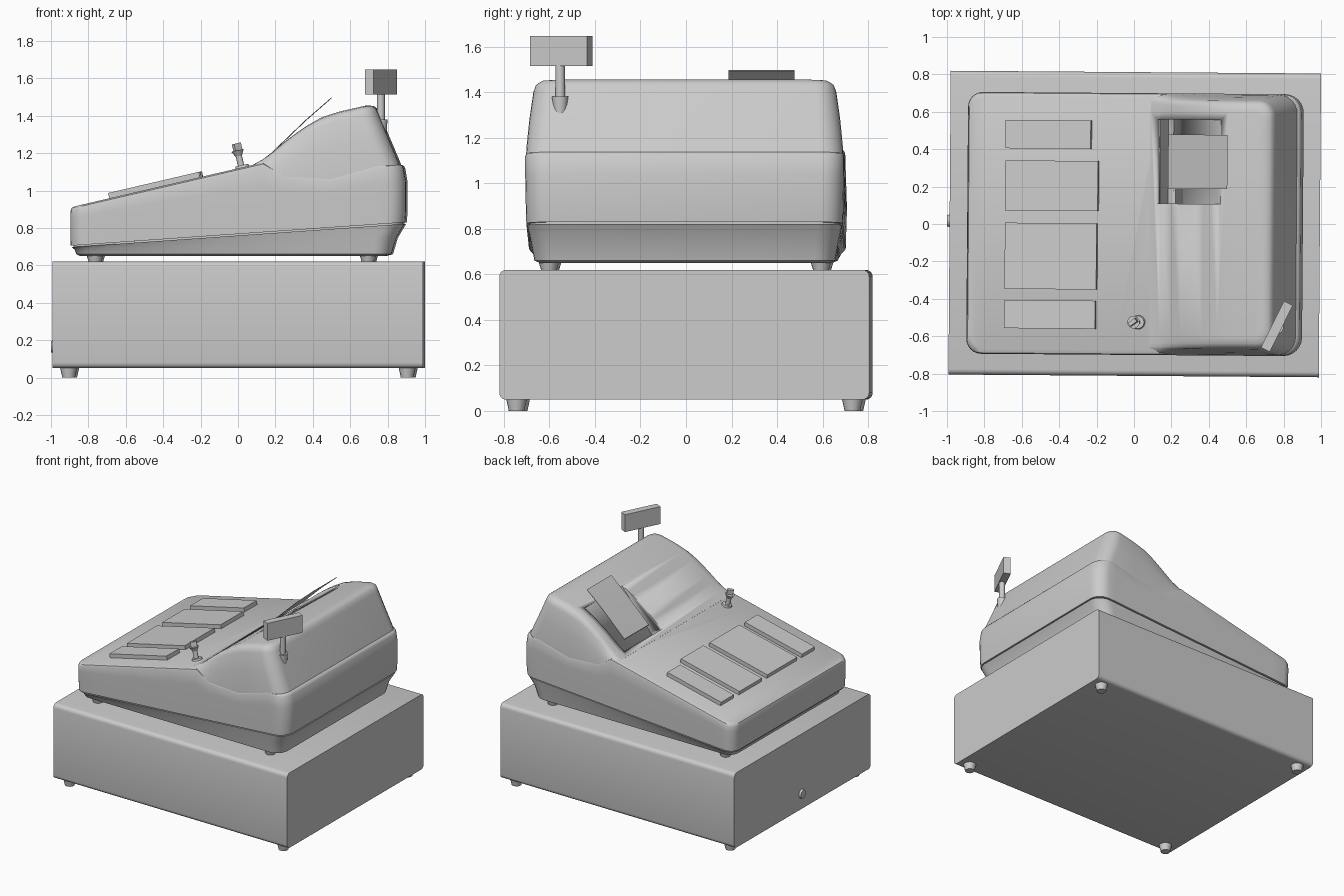
import bpy, bmesh, math
from mathutils import Matrix, Vector

if "Cube" in bpy.data.objects:
    bpy.data.objects.remove(bpy.data.objects["Cube"], do_unlink=True)

grey = bpy.data.materials.new("light_grey")
grey.use_nodes = True
grey.diffuse_color = (0.6, 0.6, 0.6, 1)
grey.node_tree.nodes["Principled BSDF"].inputs["Base Color"].default_value = (0.6, 0.6, 0.6, 1)
SKEW = Matrix.Rotation(-0.0075, 4, 'Z')   # the whole machine sits very slightly turned


def finish(name, bm, angle=30):
    bmesh.ops.recalc_face_normals(bm, faces=bm.faces)
    bm.transform(SKEW)
    me = bpy.data.meshes.new(name)
    bm.to_mesh(me)
    bm.free()
    ob = bpy.data.objects.new(name, me)
    bpy.context.collection.objects.link(ob)
    me.materials.append(grey)
    bpy.ops.object.select_all(action='DESELECT')
    ob.select_set(True)
    bpy.context.view_layer.objects.active = ob
    bpy.ops.object.shade_smooth_by_angle(angle=math.radians(angle))
    return ob


def box(name, centre, size, turn=Matrix()):
    bm = bmesh.new()
    m = Matrix.Translation(centre) @ turn @ Matrix.Diagonal((*size, 1))
    bmesh.ops.create_cube(bm, size=1, matrix=m)
    return finish(name, bm)


def cone(name, base, r_low, r_high, height, turn=Matrix(), sides=16):
    bm = bmesh.new()
    m = Matrix.Translation(base) @ turn @ Matrix.Translation((0, 0, height / 2))
    bmesh.ops.create_cone(bm, cap_ends=True, segments=sides, radius1=r_low,
                          radius2=r_high, depth=height, matrix=m)
    return finish(name, bm)


def prism(name, profile, y0, y1):
    # xz outline stretched along y
    bm = bmesh.new()
    a, b = [[bm.verts.new((x, y, z)) for x, z in profile] for y in (y0, y1)]
    bm.faces.new(a)
    bm.faces.new(b[::-1])
    for i in range(len(a)):
        j = (i + 1) % len(a)
        bm.faces.new((a[i], a[j], b[j], b[i]))
    return finish(name, bm)


def curve(points):
    # piecewise linear height along x
    def f(x):
        if x <= points[0][0]:
            return points[0][1]
        for (xa, za), (xb, zb) in zip(points, points[1:]):
            if x <= xb:
                return za + (zb - za) * (x - xa) / (xb - xa)
        return points[-1][1]
    return f


def half_outline(x0, x1, w, r0, r1, stations):
    def arc(cx, r, start):
        angles = [math.radians(start - 15 * i) for i in range(7)]
        return [(cx + r * math.cos(a), w - r + r * math.sin(a)) for a in angles]
    front = arc(x0 + r0, r0, 180) if r0 else [(x0, w)]
    last = x1 - r1 - 0.01
    return front + [(min(x, last - 0.002 * (len(stations) - i)), w)
                    for i, x in enumerate(stations)] + arc(x1 - r1, r1, 90)


def loft(name, rings, stations, angle):
    # stacked symmetrical outlines, each with its own height rule, capped by strips
    bm = bmesh.new()
    loops = []
    for x0, x1, w, r0, r1, height in rings:
        half = half_outline(x0, x1, w, r0, r1, stations)
        full = half + [(x, -y) for x, y in reversed(half)]
        loops.append([bm.verts.new((x, y, height(x))) for x, y in full])
    n = len(loops[0])
    for a, b in zip(loops, loops[1:]):
        for i in range(n):
            j = (i + 1) % n
            bm.faces.new((a[i], a[j], b[j], b[i]))
    for ring in (loops[0], loops[-1]):
        for i in range(n // 2 - 1):
            bm.faces.new((ring[i], ring[i + 1], ring[n - 2 - i], ring[n - 1 - i]))
    return finish(name, bm, angle)


# cash drawer, rounded only along its lengthwise edges
bm = bmesh.new()
bmesh.ops.create_cube(bm, size=1, matrix=Matrix.Translation((0.004, 0, 0.335))
                      @ Matrix.Diagonal((1.98, 1.624, 0.57, 1)))
long_edges = [e for e in bm.edges if abs(e.verts[0].co.x - e.verts[1].co.x) > 1]
bmesh.ops.bevel(bm, geom=long_edges, offset=0.03, segments=4, profile=0.5, affect='EDGES')
finish("cash_drawer", bm, 40)
cone("drawer_lock", (-0.98, 0.01, 0.165), 0.036, 0.03, 0.02, Matrix.Rotation(-math.pi / 2, 4, 'Y'))
box("drawer_lock_slot", (-0.998, 0.01, 0.165), (0.004, 0.008, 0.035))

# feet under the drawer and under the register
for side, y in (("left", 1), ("right", -1)):
    for end, xd, xu in (("front", -0.9, -0.76), ("back", 0.91, 0.7)):
        cone(f"drawer_foot_{end}_{side}", (xd, y * 0.737, 0), 0.034, 0.046, 0.055)
        cone(f"register_foot_{end}_{side}", (xu, y * 0.597, 0.618), 0.034, 0.046, 0.04)

# register base: lower tray, thin groove, upper shell up to the sloping deck
deck = curve([(-0.87, 0.915), (0.14, 1.15), (0.25, 1.085), (0.5, 1.07), (0.75, 1.14), (0.9, 1.14)])
seam = curve([(-0.89, 0.70), (0.9, 0.825)])
belt = curve([(-0.89, 0.77), (0.9, 0.895)])
stations = [-0.7, -0.4, -0.1, 0.14, 0.25, 0.37, 0.5, 0.62, 0.75]
loft("register_base", [
    (-0.84, 0.79, 0.635, 0.06, 0.08, lambda x: 0.65),
    (-0.86, 0.825, 0.66, 0.07, 0.09, lambda x: 0.66),
    (-0.87, 0.85, 0.675, 0.08, 0.1, lambda x: 0.5 * seam(x) + 0.335),
    (-0.885, 0.895, 0.69, 0.08, 0.1, lambda x: seam(x) - 0.003),
    (-0.875, 0.885, 0.68, 0.08, 0.1, lambda x: seam(x) - 0.003),
    (-0.875, 0.885, 0.68, 0.08, 0.1, lambda x: seam(x) + 0.005),
    (-0.89, 0.898, 0.695, 0.08, 0.1, lambda x: seam(x) + 0.005),
    (-0.892, 0.903, 0.697, 0.08, 0.1, belt),
    (-0.892, 0.903, 0.7, 0.08, 0.1, lambda x: 0.4 * belt(x) + 0.6 * deck(x)),
    (-0.89, 0.89, 0.7, 0.08, 0.1, lambda x: deck(x) - 0.022),
    (-0.885, 0.882, 0.695, 0.08, 0.1, lambda x: deck(x) - 0.008),
    (-0.865, 0.862, 0.675, 0.07, 0.09, deck),
], stations, 40)

# raised printer hood, its sides leaning in and its crest rounded
crest = curve([(0.08, 1.135), (0.16, 1.18), (0.27, 1.275), (0.37, 1.345), (0.45, 1.39),
               (0.53, 1.418), (0.7, 1.457)])


def lifted(f):
    return lambda x: (1 - f) * (deck(x) - 0.02) + f * crest(x)


hood_stations = [0.14, 0.2, 0.25, 0.31, 0.37, 0.41, 0.45, 0.5, 0.55]
loft("printer_hood", [(0.085, x1, w, 0, r, lifted(f)) for x1, w, r, f in (
    (0.875, 0.696, 0.1, 0), (0.862, 0.695, 0.1, 0.1), (0.805, 0.682, 0.1, 0.5),
    (0.755, 0.665, 0.09, 0.86), (0.742, 0.655, 0.08, 0.94),
    (0.722, 0.635, 0.07, 0.985), (0.69, 0.6, 0.06, 1))], hood_stations, 40)

# receipt pocket cut into hood and base
cutter = prism("pocket_cutter", [(0.05, 1.24), (0.12, 1.16), (0.18, 1.055), (0.463, 1.392),
                                 (0.42, 1.5)], 0.11, 0.56)
cutter.hide_render = True
cutter.hide_set(True)
cutter.display_type = 'WIRE'
for name in ("register_base", "printer_hood"):
    cut = bpy.data.objects[name].modifiers.new("receipt_pocket", 'BOOLEAN')
    cut.object = cutter
    cut.operation = 'DIFFERENCE'
    cut.solver = 'EXACT'
prism("receipt_paper", [(0.18, 1.205), (0.36, 1.378), (0.497, 1.497), (0.497, 1.493),
                        (0.36, 1.373), (0.18, 1.2)], 0.19, 0.48)

# key panels lying on the sloping deck
for i, (y0, y1, x1) in enumerate([(0.4, 0.552, -0.235), (0.067, 0.335, -0.195),
                                  (-0.352, 0.002, -0.2), (-0.562, -0.412, -0.205)]):
    x0 = -0.69
    prism(f"key_panel_{i + 1}", [(x0 + 0.01, deck(x0) - 0.02), (x1 + 0.01, deck(x1) - 0.02),
                                 (x1, deck(x1) + 0.03), (x0, deck(x0) + 0.03)], y0, y1)

# mode key standing in its lock
tilt = Matrix.Rotation(math.radians(-13), 4, 'Y')
cone("key_lock", (0.03, -0.525, 1.11), 0.042, 0.034, 0.026, tilt)
cone("key_stem", (0.022, -0.525, 1.125), 0.017, 0.017, 0.075, tilt)
cone("key_collar", (0.008, -0.525, 1.185), 0.018, 0.034, 0.03, tilt)
box("key_grip", (0.0, -0.525, 1.23), (0.045, 0.022, 0.045),
    tilt @ Matrix.Rotation(math.radians(35), 4, 'Z'))

# customer display on its pole
cone("pole_socket", (0.768, -0.547, 1.24), 0.024, 0.036, 0.14)
cone("display_pole", (0.768, -0.547, 1.36), 0.021, 0.021, 0.17)
box("customer_display", (0.768, -0.542, 1.58), (0.053, 0.278, 0.132),
    Matrix.Rotation(math.radians(-26), 4, 'Z'))
